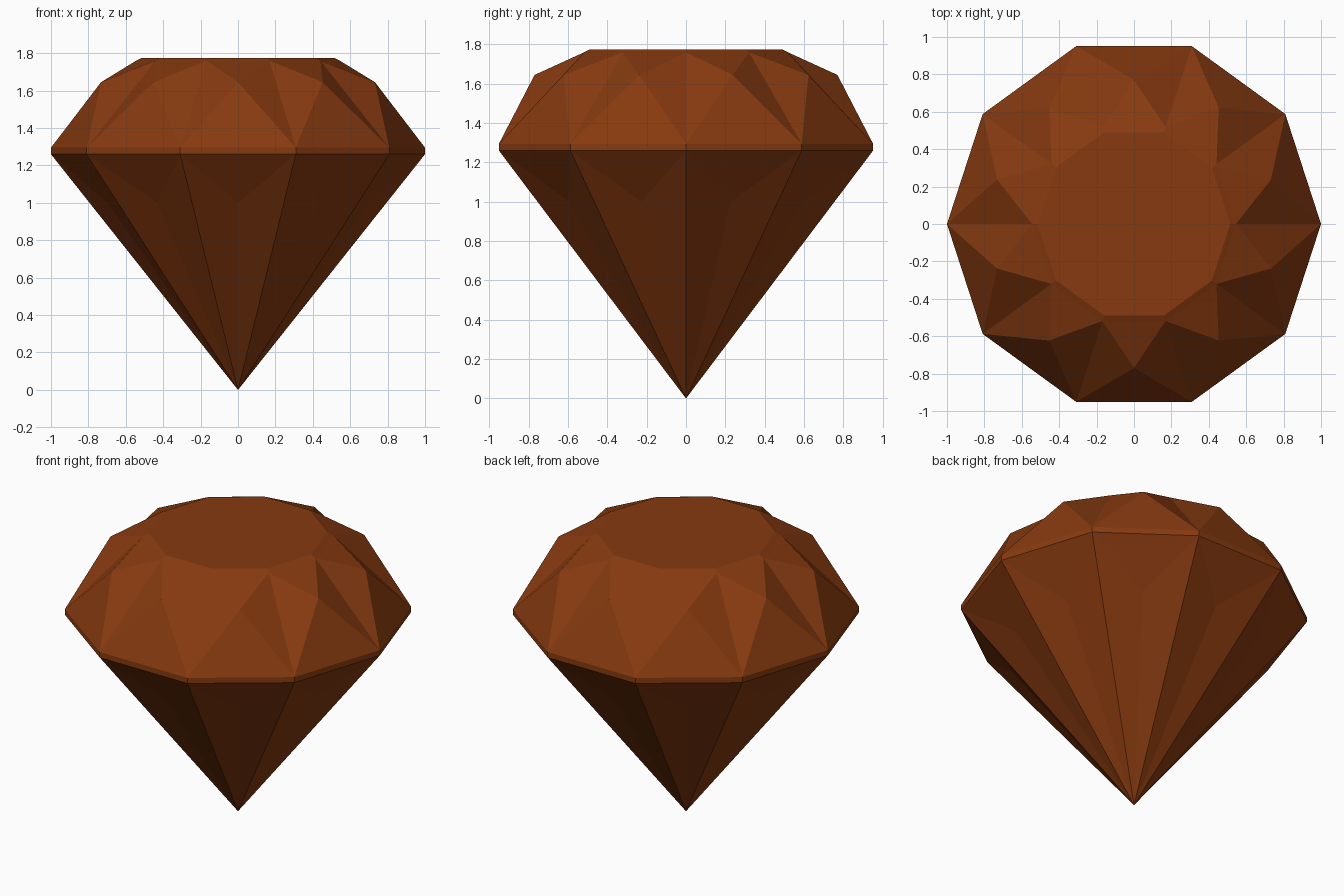
import bpy
import bmesh
from math import cos, sin, radians

SIDES = 10

cube = bpy.data.objects.get("Cube")
if cube:
    bpy.data.objects.remove(cube, do_unlink=True)

# One amber brown colour for the whole stone
brown = bpy.data.materials.new("amber brown")
brown.use_nodes = True
colour = (0.24, 0.042, 0.005, 1.0)
brown.diffuse_color = colour
brown.node_tree.nodes["Principled BSDF"].inputs["Base Color"].default_value = colour

bm = bmesh.new()


def ring(radius, z, half_step=False):
    """Ring of vertices, optionally turned by half a side."""
    step = 360 / SIDES
    turn = step / 2 if half_step else 0
    return [bm.verts.new((radius * cos(radians(i * step + turn)),
                          radius * sin(radians(i * step + turn)), z))
            for i in range(SIDES)]


# Levels from the bottom point to the flat table
point = bm.verts.new((0, 0, 0))
pavilion = ring(0.735, 1.0, half_step=True)
girdle_low = ring(1.0, 1.26)
girdle_top = ring(1.0, 1.295)
crown = ring(0.77, 1.645, half_step=True)
star = ring(0.545, 1.76)
table = ring(0.515, 1.775)

bm.faces.new(table)
for i in range(SIDES):
    j = (i + 1) % SIDES
    facets = [
        # Pavilion: long facets and shallow triangles under the girdle
        (point, pavilion[i], girdle_low[i]),
        (point, girdle_low[j], pavilion[i]),
        (girdle_low[i], pavilion[i], girdle_low[j]),
        # Girdle band
        (girdle_low[i], girdle_low[j], girdle_top[j], girdle_top[i]),
        # Crown: girdle triangle, folded kite halves, star triangle
        (girdle_top[i], girdle_top[j], crown[i]),
        (girdle_top[i], crown[i], star[i]),
        (girdle_top[j], star[j], crown[i]),
        (crown[i], star[j], star[i]),
        # Narrow rim around the table
        (star[i], star[j], table[j], table[i]),
    ]
    for facet in facets:
        bm.faces.new(facet)

bmesh.ops.recalc_face_normals(bm, faces=bm.faces)
mesh = bpy.data.meshes.new("cut_gem")
bm.to_mesh(mesh)
bm.free()
mesh.materials.append(brown)
gem = bpy.data.objects.new("cut_gem", mesh)
bpy.context.collection.objects.link(gem)
